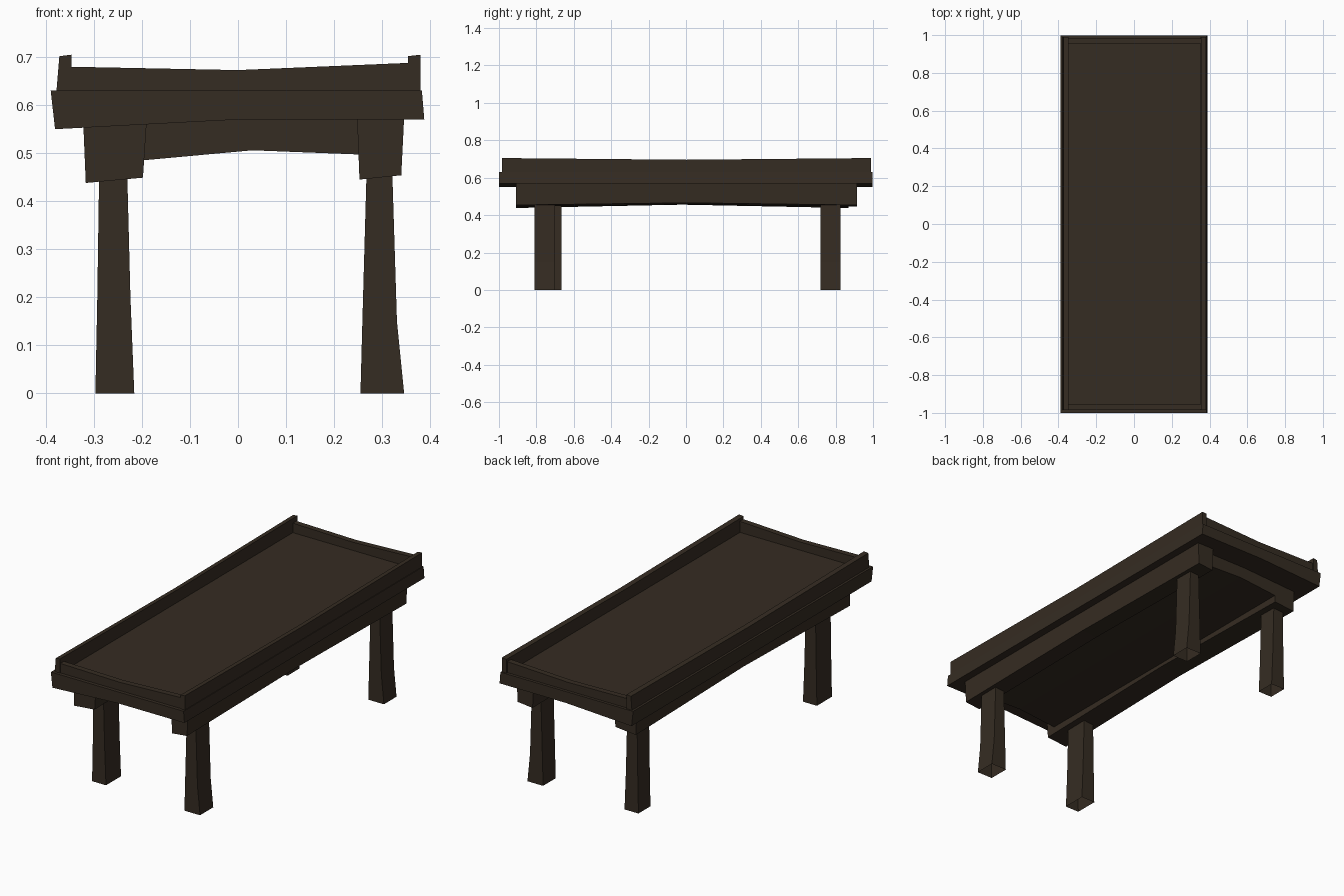
import bpy
import bmesh

cube = bpy.data.objects.get("Cube")
if cube:
    bpy.data.objects.remove(cube, do_unlink=True)

COLOUR = (0.036, 0.025, 0.016, 1)
wood = bpy.data.materials.new("dark_wood")
wood.use_nodes = True
wood.diffuse_color = COLOUR
bsdf = wood.node_tree.nodes["Principled BSDF"]
bsdf.inputs["Base Color"].default_value = COLOUR
bsdf.inputs["Roughness"].default_value = 0.9


def loft(name, rings, open_start=False):
    """Skin four-cornered rings into a solid, optionally open at its start."""
    bm = bmesh.new()
    loops = [[bm.verts.new(p) for p in ring] for ring in rings]
    for a, b in zip(loops, loops[1:]):
        for i in range(4):
            j = (i + 1) % 4
            bm.faces.new((a[i], a[j], b[j], b[i]))
    start = bm.faces.new(loops[0])
    bm.faces.new(loops[-1])
    bmesh.ops.recalc_face_normals(bm, faces=bm.faces)
    if open_start:
        bmesh.ops.delete(bm, geom=[start], context='FACES_ONLY')
    mesh = bpy.data.meshes.new(name)
    bm.to_mesh(mesh)
    bm.free()
    mesh.materials.append(wood)
    obj = bpy.data.objects.new(name, mesh)
    bpy.context.collection.objects.link(obj)


def along_y(name, profile, ends, sag):
    """Run an xz profile along y; sag shifts each corner's height mid-way."""
    y0, y1 = ends
    rings = []
    for y, bend in ((y0, 0), ((y0 + y1) / 2, 1), (y1, 0)):
        rings.append([(x, y, z + bend * s) for (x, z), s in zip(profile, sag)])
    loft(name, rings)


def along_x(name, stations, y0, y1):
    """Run a bar along x through (bottom x, top x, bottom z, top z) stations."""
    loft(name, [[(xb, y0, b), (xb, y1, b), (xt, y1, t), (xt, y0, t)]
                for xb, xt, b, t in stations])


# Table top slab with slanted ends
along_x("table_top", [(-0.381, -0.39, 0.55, 0.63), (0, 0, 0.57, 0.63),
                      (0.388, 0.383, 0.57, 0.63)], -1, 0.997)

# Raised side rims, dipping slightly in the middle
along_y("right_rim", [(-0.378, 0.63), (-0.347, 0.63), (-0.347, 0.705), (-0.372, 0.702)],
        (-0.985, 0.99), (0, 0, -0.009, -0.009))
along_y("left_rim", [(0.38, 0.63), (0.352, 0.63), (0.354, 0.702), (0.38, 0.705)],
        (-0.985, 0.99), (0, 0, -0.009, -0.009))

# Lower end rims between the side rims
for name, s in (("front_rim", -1), ("back_rim", 1)):
    along_x(name, [(-0.35, -0.35, 0.63, 0.68), (0, 0, 0.63, 0.673),
                   (0.355, 0.355, 0.63, 0.688)], s * 0.982, s * 0.952)

# Long support beams with arched undersides
along_y("right_beam", [(-0.317, 0.438), (-0.198, 0.449), (-0.19, 0.568), (-0.322, 0.558)],
        (-0.91, 0.87), (0.018, 0.018, 0, 0))
along_y("left_beam", [(0.253, 0.445), (0.34, 0.454), (0.346, 0.575), (0.248, 0.575)],
        (-0.91, 0.915), (0.012, 0.012, 0, 0))

# Arched panel filling the space between the beams
along_x("under_panel", [(-0.21, -0.21, 0.484, 0.565), (0.03, 0.03, 0.506, 0.575),
                        (0.26, 0.26, 0.497, 0.575)], -0.86, 0.87)

# Flared legs, hollow at the foot; each section is height and x range
RIGHT = [(0, -0.297, -0.216), (0.2, -0.293, -0.224), (0.47, -0.289, -0.231)]
LEFT = [(0, 0.255, 0.346), (0.15, 0.259, 0.331), (0.47, 0.268, 0.321)]
for name, sections, y0, y1 in (
        ("front_right_leg", RIGHT, -0.79, -0.665),
        ("front_left_leg", LEFT, -0.81, -0.70),
        ("back_right_leg", RIGHT, 0.72, 0.82),
        ("back_left_leg", LEFT, 0.72, 0.825)):
    loft(name, [[(a, y0, z), (b, y0, z), (b, y1, z), (a, y1, z)]
                for z, a, b in sections], open_start=True)
